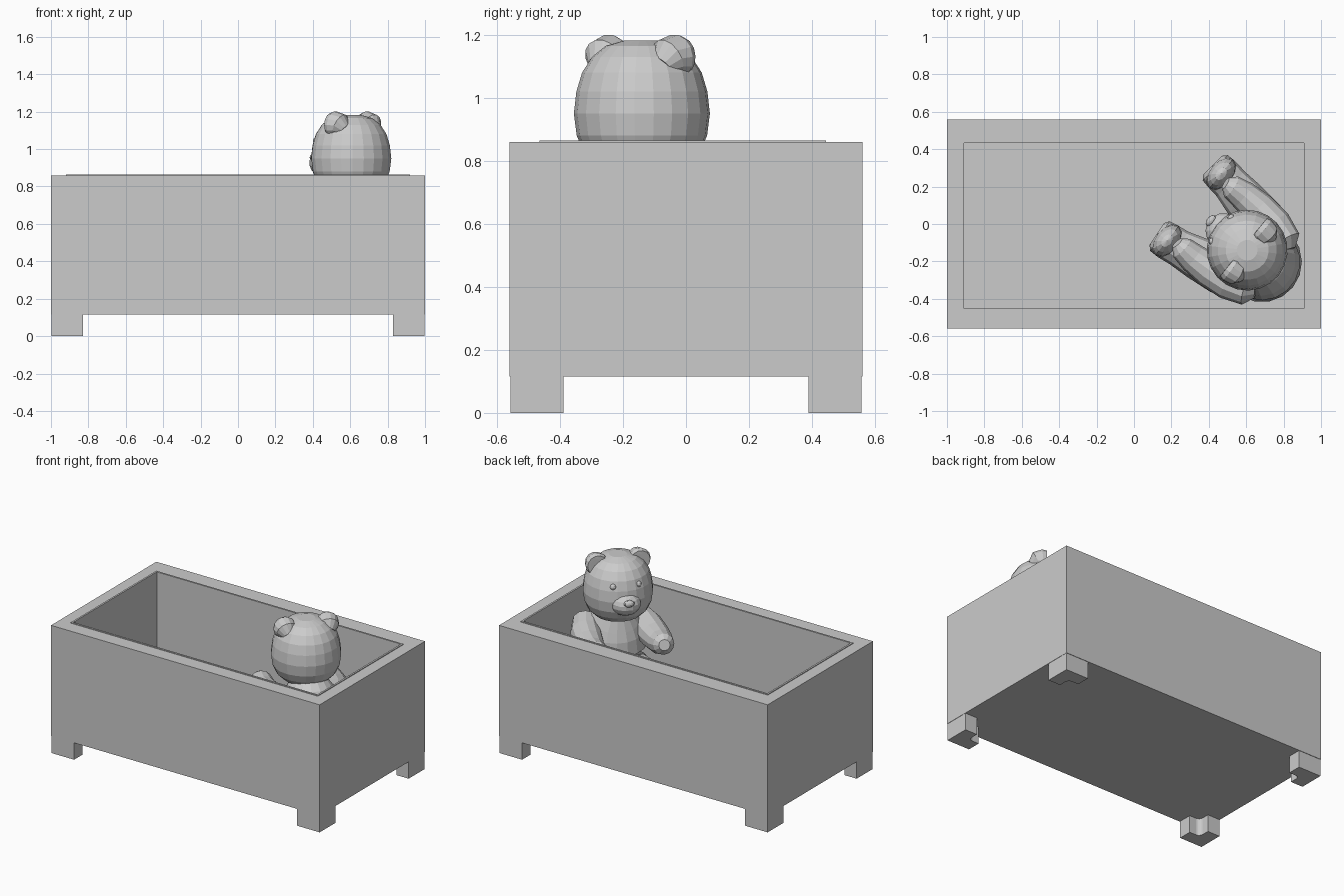
import bpy, bmesh, math
from mathutils import Matrix, Vector

cube = bpy.data.objects.get("Cube")
if cube:
    bpy.data.objects.remove(cube, do_unlink=True)

grey = bpy.data.materials.new("light_grey")
grey.use_nodes = True
colour = (0.6, 0.6, 0.6, 1)
grey.diffuse_color = colour
grey.node_tree.nodes["Principled BSDF"].inputs["Base Color"].default_value = colour

# Local frame of the toy: x is forward, y is its left
BEAR = Matrix.Translation((0.605, -0.14, 0)) @ Matrix.Rotation(math.radians(141), 4, "Z")


def finish(name, bm, matrix=None):
    bmesh.ops.recalc_face_normals(bm, faces=bm.faces)
    mesh = bpy.data.meshes.new(name)
    bm.to_mesh(mesh)
    bm.free()
    mesh.materials.append(grey)
    obj = bpy.data.objects.new(name, mesh)
    bpy.context.collection.objects.link(obj)
    if matrix:
        obj.matrix_world = matrix
    return obj


def prism(name, outline, z0, z1):
    bm = bmesh.new()
    base = bm.faces.new([bm.verts.new((x, y, z0)) for x, y in outline])
    top = bmesh.ops.extrude_face_region(bm, geom=[base])["geom"]
    verts = [v for v in top if isinstance(v, bmesh.types.BMVert)]
    bmesh.ops.translate(bm, vec=(0, 0, z1 - z0), verts=verts)
    return finish(name, bm)


def tray(name, half_x, half_y, shift_y, wall, inner_y, z0, floor, z1):
    """Open box with walls and a floor; inner_y is the inner half depth."""
    bm = bmesh.new()

    def loop(hx, hy, cy, z):
        return [bm.verts.new((sx * hx, cy + sy * hy, z))
                for sx, sy in ((-1, -1), (1, -1), (1, 1), (-1, 1))]

    loops = [loop(half_x, half_y, shift_y, z0), loop(half_x, half_y, shift_y, z1),
             loop(half_x - wall, inner_y, -0.01, z1), loop(half_x - wall, inner_y, -0.01, floor)]
    bridge(bm, loops)
    return finish(name, bm)


def bridge(bm, loops):
    n = len(loops[0])
    for a, b in zip(loops, loops[1:]):
        for i in range(n):
            j = (i + 1) % n
            bm.faces.new((a[i], a[j], b[j], b[i]))
    bm.faces.new(loops[0])
    bm.faces.new(loops[-1])


def loft(name, stations, sides=14, squash=1.0):
    """Round skin along stations of (x, y, z, radius)."""
    bm = bmesh.new()
    points = [Vector(s[:3]) for s in stations]
    loops = []
    for i, s in enumerate(stations):
        tangent = points[min(i + 1, len(points) - 1)] - points[max(i - 1, 0)]
        turn = tangent.to_track_quat("Z", "Y")
        loop = []
        for k in range(sides):
            a = 2 * math.pi * k / sides
            ring = Vector((math.cos(a) * s[3], math.sin(a) * s[3] * squash, 0))
            loop.append(bm.verts.new(points[i] + turn @ ring))
        loops.append(loop)
    bridge(bm, loops)
    return finish(name, bm, BEAR)


def ball(name, centre, size, segments=14, rings=9):
    bm = bmesh.new()
    bmesh.ops.create_uvsphere(bm, u_segments=segments, v_segments=rings, radius=1,
                              matrix=Matrix.Translation(centre) @ Matrix.Diagonal((*size, 1)))
    return finish(name, bm, BEAR)


# Chest: outer box and a thin liner standing just proud of the rim
tray("chest_box", 1, 0.56, 0, 0.08, 0.455, 0.115, 0.19, 0.86)
tray("chest_liner", 0.92, 0.455, -0.01, 0.012, 0.443, 0.18, 0.2, 0.865)

# L-shaped corner feet, with a rounded inner notch
for sx, side in ((-1, "right"), (1, "left")):
    for sy, end in ((-1, "front"), (1, "back")):
        length, thick, r = 0.168, 0.09, 0.03
        shape = [(0, 0), (length, 0), (length, thick)]
        for k in range(5):
            a = math.radians(-90 - 22.5 * k)
            shape.append((thick + r + r * math.cos(a), thick + r + r * math.sin(a)))
        shape += [(thick, length), (0, length)]
        prism(f"foot_{end}_{side}",
              [(sx * (0.998 - x), sy * (0.557 - y)) for x, y in shape], 0, 0.116)

# Toy torso and head
loft("bear_torso", [(-0.1, 0, 0.2, 0.09), (-0.1, 0, 0.24, 0.16), (-0.1, 0, 0.32, 0.205),
                    (-0.1, 0, 0.42, 0.215), (-0.1, 0, 0.54, 0.205), (-0.09, 0, 0.65, 0.19),
                    (-0.07, 0, 0.73, 0.16), (-0.04, 0, 0.8, 0.11)], 18)
loft("bear_head", [(0, 0, 0.765, 0.09), (0, 0, 0.79, 0.145), (0, 0, 0.83, 0.185),
                   (0, 0, 0.88, 0.207), (0, 0, 0.95, 0.216), (0, 0, 1.02, 0.208),
                   (0, 0, 1.08, 0.19), (0, 0, 1.13, 0.158), (0, 0, 1.165, 0.115),
                   (0, 0, 1.182, 0.055)], 22)

# Muzzle and nose
ball("bear_muzzle", (0.17, 0, 0.925), (0.09, 0.095, 0.075))
ball("bear_nose", (0.25, 0, 0.955), (0.022, 0.035, 0.022), 10, 6)

# Paired parts
for s, side in ((1, "left"), (-1, "right")):
    # Cupped ear: thick rim around a sunken front
    loft(f"bear_ear_{side}", [(-0.055, s * 0.125, 1.1, 0.04), (-0.03, s * 0.132, 1.125, 0.066),
                              (0.005, s * 0.135, 1.13, 0.072), (0.025, s * 0.135, 1.13, 0.064),
                              (0.026, s * 0.135, 1.13, 0.048), (0.008, s * 0.135, 1.13, 0.035)], 14)
    ball(f"bear_eye_{side}", (0.174, s * 0.08, 1.045), (0.02, 0.02, 0.02), 10, 6)
    loft(f"bear_arm_{side}", [(-0.17, s * 0.14, 0.69, 0.04), (-0.13, s * 0.165, 0.685, 0.085),
                              (-0.03, s * 0.195, 0.66, 0.095), (0.09, s * 0.21, 0.645, 0.092),
                              (0.2, s * 0.215, 0.65, 0.08), (0.28, s * 0.21, 0.67, 0.066),
                              (0.315, s * 0.205, 0.68, 0.035)], 12)
    loft(f"bear_leg_{side}", [(-0.16, s * 0.12, 0.33, 0.06), (-0.1, s * 0.14, 0.33, 0.115),
                              (0.04, s * 0.175, 0.325, 0.125), (0.18, s * 0.2, 0.315, 0.115),
                              (0.29, s * 0.22, 0.31, 0.1), (0.36, s * 0.23, 0.31, 0.1),
                              (0.41, s * 0.235, 0.31, 0.095), (0.43, s * 0.237, 0.31, 0.07)], 12)
    # Upright foot at the end of the leg
    ball(f"bear_paw_{side}", (0.365, s * 0.23, 0.355), (0.065, 0.1, 0.155), 12, 8)
